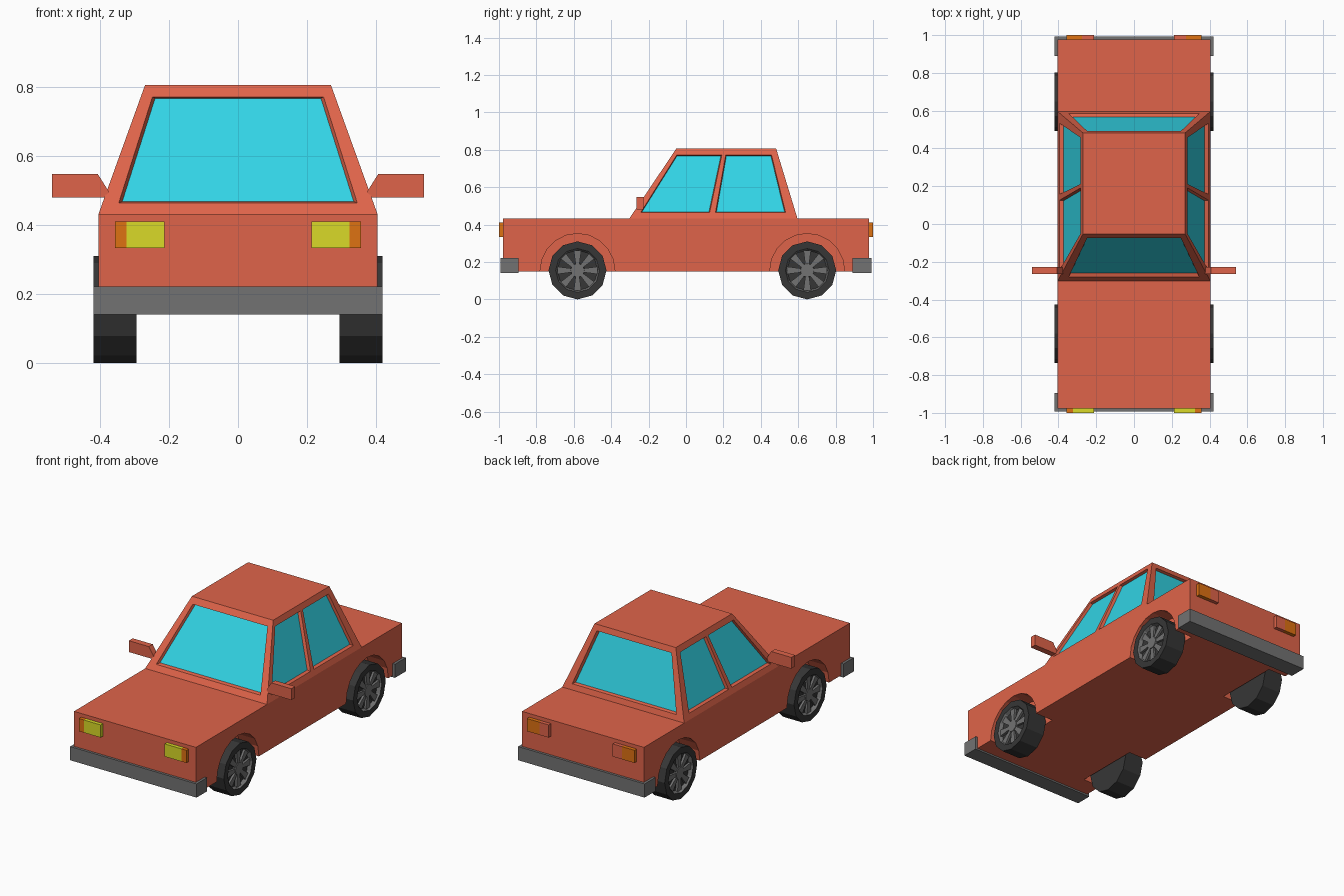
import bpy, bmesh, math
from mathutils import Vector

if "Cube" in bpy.data.objects:
    bpy.data.objects.remove(bpy.data.objects["Cube"])


def mat(name, rgb):
    m = bpy.data.materials.new(name)
    m.diffuse_color = (*rgb, 1)
    m.use_nodes = True
    m.node_tree.nodes["Principled BSDF"].inputs["Base Color"].default_value = m.diffuse_color
    return m


PAINT = mat("red_paint", (0.74, 0.127, 0.068))
GLASS = mat("cyan_glass", (0.032, 0.66, 0.79))
YELLOW = mat("yellow_lens", (0.70, 0.70, 0.021))
ORANGE = mat("orange_lens", (0.73, 0.168, 0.006))
GREY = mat("grey_metal", (0.17, 0.17, 0.17))
RUBBER = mat("dark_rubber", (0.037, 0.037, 0.037))


def make(name, verts, faces, mats, idx=None, fix=True):
    me = bpy.data.meshes.new(name)
    me.from_pydata([tuple(v) for v in verts], [], faces)
    for m in mats:
        me.materials.append(m)
    if idx:
        me.polygons.foreach_set("material_index", idx)
    if fix:
        bm = bmesh.new()
        bm.from_mesh(me)
        bmesh.ops.recalc_face_normals(bm, faces=bm.faces)
        bm.to_mesh(me)
        bm.free()
    ob = bpy.data.objects.new(name, me)
    bpy.context.collection.objects.link(ob)
    return ob


def prism(name, lower, upper, m):
    """Solid between two matching outlines."""
    n = len(lower)
    faces = [tuple(range(n)), tuple(range(n, 2 * n))]
    faces += [(i, (i + 1) % n, n + (i + 1) % n, n + i) for i in range(n)]
    return make(name, list(lower) + list(upper), faces, [m])


def box(name, x, y, z, m):
    ring = [(x[0], y[0]), (x[1], y[0]), (x[1], y[1]), (x[0], y[1])]
    return prism(name, [(*p, z[0]) for p in ring], [(*p, z[1]) for p in ring], m)


def circle(x, y, z, r, n):
    return [(x, y + r * math.sin(2 * math.pi * i / n), z - r * math.cos(2 * math.pi * i / n))
            for i in range(n)]


WHEEL_Y = {"front": -0.58, "rear": 0.648}
WHEEL_Z, TYRE_R = 0.155, 0.155

# Lower body with wheel arches cut out
body = box("body", (-0.405, 0.405), (-0.978, 0.978), (0.15, 0.432), PAINT)
for y in WHEEL_Y.values():
    for s in (1, -1):
        cutter = prism("arch_cutter", circle(s * 0.285, y, 0.152, 0.2, 20),
                       circle(s * 0.5, y, 0.152, 0.2, 20), PAINT)
        cutter.hide_render = True
        mod = body.modifiers.new("arch", "BOOLEAN")
        mod.operation, mod.solver, mod.object = "DIFFERENCE", "EXACT", cutter
        bpy.context.view_layer.objects.active = body
        bpy.ops.object.modifier_apply(modifier=mod.name)
        bpy.data.objects.remove(cutter)

# Cabin: four sloping walls with recessed windows, and a roof
base = [Vector(p) for p in ((-0.405, -0.303, 0.432), (0.405, -0.303, 0.432),
                            (0.405, 0.596, 0.432), (-0.405, 0.596, 0.432))]
top = [Vector(p) for p in ((-0.27, -0.052, 0.806), (0.27, -0.052, 0.806),
                           (0.27, 0.482, 0.806), (-0.27, 0.482, 0.806))]
screen = [0, 0.06, 0.94, 1]
side = [0, 0.045, 0.47, 0.506, 0.938, 1]
walls = [(screen, (0, -1, 0)), (side, (1, 0, 0)), (screen, (0, 1, 0)),
         ([1 - u for u in reversed(side)], (-1, 0, 0))]
rows = [0, 0.085, 0.91, 1]
verts, faces, idx = [], [], []


def add_face(pts, m):
    faces.append(tuple(range(len(verts), len(verts) + len(pts))))
    verts.extend(pts)
    idx.append(m)


for w, (cols, normal) in enumerate(walls):
    k = (w + 1) % 4

    def point(u, v):
        return base[w].lerp(base[k], u).lerp(top[w].lerp(top[k], u), v)

    for c in range(len(cols) - 1):
        for r in range(3):
            quad = [point(cols[c], rows[r]), point(cols[c + 1], rows[r]),
                    point(cols[c + 1], rows[r + 1]), point(cols[c], rows[r + 1])]
            if r != 1 or c % 2 == 0:
                add_face(quad, 0)
                continue
            mid = sum(quad, Vector()) / 4
            pane = [mid + (p - mid) * 0.97 - Vector(normal) * 0.018 for p in quad]
            for i in range(4):
                j = (i + 1) % 4
                add_face([quad[i], quad[j], pane[j], pane[i]], 0)
            add_face(pane, 1)
add_face(top, 0)
make("cabin", verts, faces, [PAINT, GLASS], idx, fix=False)

# Bumpers
box("front_bumper", (-0.42, 0.42), (-0.993, -0.895), (0.14, 0.222), GREY)
box("rear_bumper", (-0.42, 0.42), (0.89, 0.993), (0.14, 0.222), GREY)


def wheel(name, s, y):
    # Tyre turned from a profile of (x, radius), with a sunken rim
    n = 12
    prof = [(0.295, TYRE_R), (0.42, TYRE_R), (0.42, 0.117), (0.398, 0.108)]
    v = [p for x, r in prof for p in circle(s * x, y, WHEEL_Z, r, n)]
    f = [tuple(range(n)), tuple(range(3 * n, 4 * n))]
    mi = [0, 0]
    for k in range(3):
        for i in range(n):
            j = (i + 1) % n
            f.append((k * n + i, k * n + j, k * n + n + j, k * n + n + i))
            mi.append(1 if k == 2 else 0)
    make(name + "_tyre", v, f, [RUBBER, GREY], mi)
    # Hub and eight flared spokes
    prism(name + "_hub", circle(s * 0.397, y, WHEEL_Z, 0.038, n),
          circle(s * 0.415, y, WHEEL_Z, 0.036, n), GREY)
    for i in range(8):
        a = i * math.pi / 4
        ca, sa = math.cos(a), math.sin(a)
        out = [(0.03, -0.01), (0.107, -0.02), (0.107, 0.02), (0.03, 0.01)]
        pts = [(y + p * ca - q * sa, WHEEL_Z + p * sa + q * ca) for p, q in out]
        prism(name + "_spoke", [(s * 0.397, *p) for p in pts],
              [(s * 0.411, *p) for p in pts], GREY)


for s, label in ((1, "right"), (-1, "left")):
    for end, y in WHEEL_Y.items():
        wheel(f"{end}_{label}_wheel", s, y)
    # Headlights and tail lights, each with an orange outer indicator
    lz = (0.334, 0.41)
    box(label + "_headlight", (s * 0.213, s * 0.323), (-1, -0.97), lz, YELLOW)
    box(label + "_front_indicator", (s * 0.323, s * 0.357), (-1, -0.97), lz, ORANGE)
    box(label + "_tail_light", (s * 0.213, s * 0.275), (0.97, 1), lz, PAINT)
    box(label + "_rear_indicator", (s * 0.275, s * 0.357), (0.97, 1), lz, ORANGE)
    # Door mirror with tapered arm
    shape = [(0.54, 0.48), (0.54, 0.548), (0.407, 0.548), (0.375, 0.497), (0.386, 0.48)]
    prism(label + "_mirror", [(s * x, -0.265, z) for x, z in shape],
          [(s * x, -0.228, z) for x, z in shape], PAINT)
